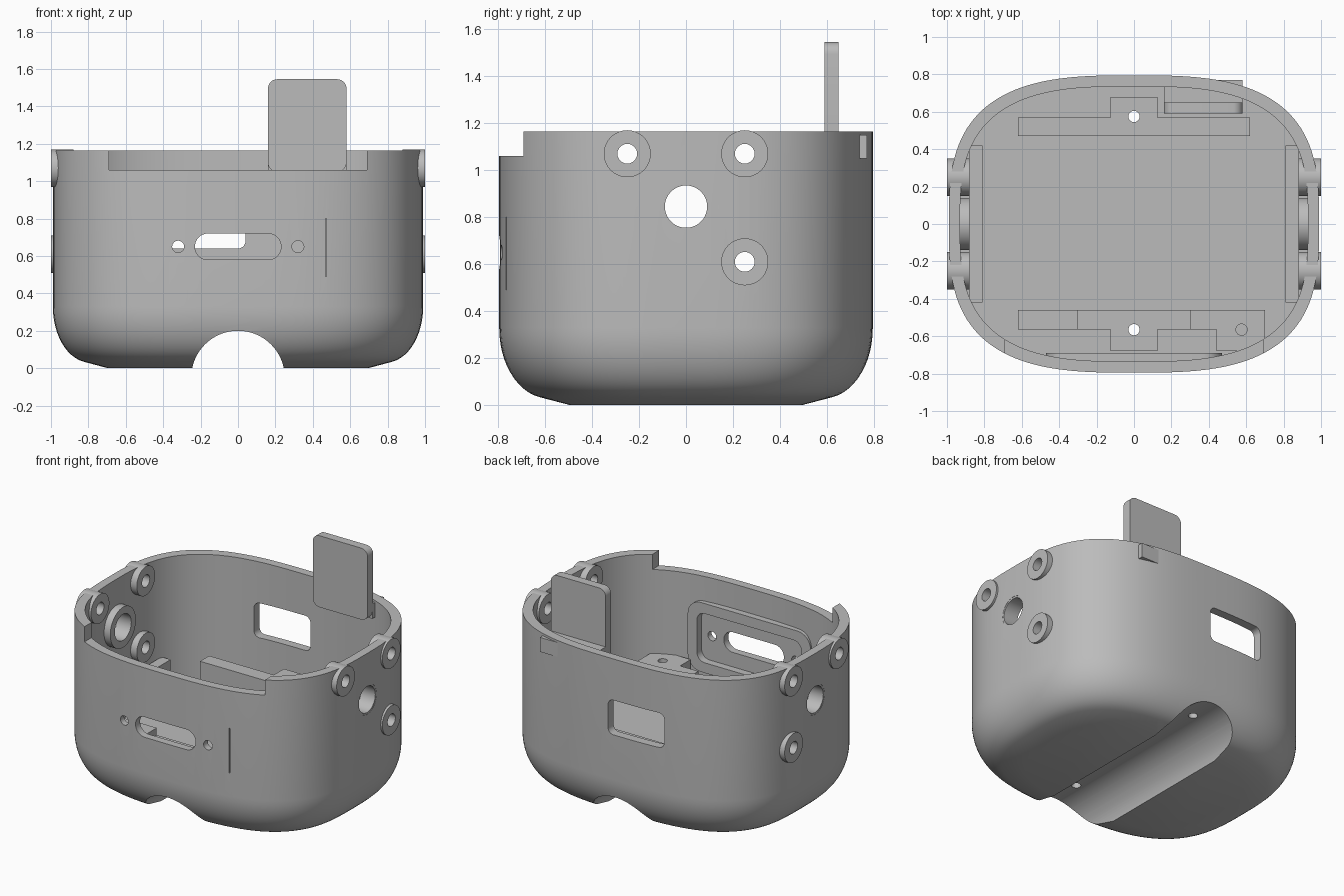
import bpy, bmesh, math

cube = bpy.data.objects.get("Cube")
if cube:
    bpy.data.objects.remove(cube, do_unlink=True)

grey = bpy.data.materials.new("plain_grey")
grey.use_nodes = True
grey.diffuse_color = (0.5, 0.5, 0.5, 1)
grey.node_tree.nodes["Principled BSDF"].inputs["Base Color"].default_value = (0.5, 0.5, 0.5, 1)


def place(axis, u, v, w):
    return {"x": (w, u, v), "y": (u, w, v), "z": (u, v, w)}[axis]


def loft(name, rings):
    """Closed solid through rings of matching points."""
    bm = bmesh.new()
    loops = [[bm.verts.new(p) for p in ring] for ring in rings]
    count = len(loops[0])
    for a, b in zip(loops, loops[1:]):
        for i in range(count):
            j = (i + 1) % count
            bm.faces.new((a[i], a[j], b[j], b[i]))
    bm.faces.new(loops[0][::-1])
    bm.faces.new(loops[-1])
    bmesh.ops.recalc_face_normals(bm, faces=bm.faces)
    mesh = bpy.data.meshes.new(name)
    bm.to_mesh(mesh)
    bm.free()
    mesh.materials.append(grey)
    obj = bpy.data.objects.new(name, mesh)
    bpy.context.collection.objects.link(obj)
    return obj


def prism(name, outline, axis, lo, hi):
    return loft(name, [[place(axis, u, v, w) for u, v in outline] for w in (lo, hi)])


def circle(u, v, r, n=40):
    return [(u + r * math.cos(math.tau * i / n), v + r * math.sin(math.tau * i / n)) for i in range(n)]


def rounded(u0, u1, v0, v1, r, seg=8):
    pts = []
    corners = ((u1 - r, v1 - r), (u0 + r, v1 - r), (u0 + r, v0 + r), (u1 - r, v0 + r))
    for k, (u, v) in enumerate(corners):
        for i in range(seg + 1):
            a = math.pi / 2 * (k + i / seg)
            pts.append((u + r * math.cos(a), v + r * math.sin(a)))
    return pts


def box(u0, u1, v0, v1):
    return [(u0, v0), (u1, v0), (u1, v1), (u0, v1)]


def oval(inset, n=128):
    """Soft rectangular outline of the case, moved inwards."""
    pts = []
    for i in range(n):
        c, s = math.cos(math.tau * i / n), math.sin(math.tau * i / n)
        pts.append((math.copysign(abs(c) ** (2 / 3), c) * (0.99 - inset),
                    math.copysign(abs(s) ** (2 / 3), s) * (0.795 - inset)))
    return pts


def cut(obj, outline, axis, lo, hi):
    cutter = prism("cutter", outline, axis, lo, hi)
    cutter.hide_render = True
    mod = obj.modifiers.new("cut", "BOOLEAN")
    mod.operation = "DIFFERENCE"
    mod.solver = "EXACT"
    mod.object = cutter
    bpy.context.view_layer.objects.active = obj
    bpy.ops.object.modifier_apply(modifier=mod.name)
    bpy.data.objects.remove(cutter, do_unlink=True)


RIM, FLOOR = 1.165, 0.27
parts = []

# Case shell with rounded underside
rings = [[(x, y, 0) for x, y in oval(0.295)]]
for k in range(13):
    t = math.radians(80 * (1 - k / 12))
    rings.append([(x, y, 0.33 - 0.3 * math.sin(t)) for x, y in oval(0.2 * (1 - math.cos(t)))])
rings.append([(x, y, RIM) for x, y in oval(0)])
shell = loft("case_shell", rings)
parts.append(shell)
cut(shell, oval(0.06), "z", FLOOR, 1.5)
cut(shell, circle(0, -0.05, 0.25, 96), "y", -1, 1)               # underside channel
cut(shell, box(-0.69, 0.69, 1.06, 1.4), "y", -1, -0.5)           # lowered front rim
cut(shell, rounded(-0.38, 0.04, 0.64, 0.88, 0.04), "y", 0.5, 1)  # rear window
cut(shell, box(0.467, 0.473, 0.49, 0.80), "y", -0.8, -0.755)     # front slit

# Raised frame behind the front slot
frame = prism("slot_frame", rounded(-0.47, 0.47, 0.41, 0.89, 0.1), "y", -0.75, -0.69)
parts.append(frame)
for obj in (shell, frame):
    cut(obj, rounded(-0.40, 0.40, 0.48, 0.82, 0.06), "y", -0.742, -0.6)
    cut(obj, rounded(-0.23, 0.23, 0.58, 0.72, 0.069), "y", -1, -0.6)
    for x in (-0.32, 0.32):
        cut(obj, circle(x, 0.65, 0.032, 24), "y", -1, -0.6)

# Side bosses, port rings and floor strips
side_holes = [("upper_front_boss", -0.25, 1.07, 0.1, 0.042, 1.0),
              ("upper_rear_boss", 0.25, 1.07, 0.1, 0.042, 1.0),
              ("lower_rear_boss", 0.25, 0.61, 0.1, 0.042, 1.0),
              ("port_ring", 0, 0.845, 0.14, 0.09, 0.988)]
for name, y, z, radius, hole, outer in side_holes:
    cut(shell, circle(y, z, hole + 0.012), "x", -1.2, 1.2)
for side, s in (("left", 1), ("right", -1)):
    for name, y, z, radius, hole, outer in side_holes:
        ring = prism(side + "_" + name, circle(y, z, radius, 48), "x", *sorted((s * 0.88, s * outer)))
        cut(ring, circle(y, z, hole), "x", -1.2, 1.2)
        parts.append(ring)
    parts.append(prism(side + "_floor_strip", box(-0.42, 0.42, FLOOR - 0.02, 0.48), "x",
                       *sorted((s * 0.81, s * 0.88))))

# Mounting rails on the floor
LOW = FLOOR - 0.02
rear_rail = prism("rear_rail", [(-0.62, 0.47), (0.62, 0.47), (0.62, 0.57), (0.125, 0.57),
                                (0.125, 0.68), (-0.125, 0.68), (-0.125, 0.57), (-0.62, 0.57)],
                  "z", LOW, 0.5)
front_middle = prism("front_rail_middle", [(-0.3, -0.46), (-0.3, -0.565), (-0.125, -0.565),
                                           (-0.125, -0.68), (0.125, -0.68), (0.125, -0.565),
                                           (0.3, -0.565), (0.3, -0.46)], "z", LOW, 0.43)
front_right = prism("front_rail_right", box(-0.62, -0.3, -0.565, -0.46), "z", LOW, 0.48)
front_left = prism("front_rail_left", [(0.3, -0.46), (0.3, -0.565), (0.44, -0.565), (0.44, -0.68),
                                       (0.62, -0.68), (0.7, -0.62), (0.7, -0.46)], "z", LOW, 0.48)
parts += [rear_rail, front_middle, front_right, front_left]
for obj, x, y in ((rear_rail, 0, 0.575), (front_middle, 0, -0.565),
                  (shell, 0, 0.575), (shell, 0, -0.565)):
    cut(obj, circle(x, y, 0.03, 24), "z", 0.1, 0.7)
cut(front_left, circle(0.575, -0.565, 0.03, 24), "z", 0.32, 0.7)

# Upright tab and the block joining it to the rear wall
parts.append(prism("upright_tab", rounded(0.16, 0.58, 1.05, 1.545, 0.05), "y", 0.59, 0.65))
parts.append(prism("tab_block", box(0.16, 0.58, 1.05, 1.15), "y", 0.64, 0.77))

# Smooth curved walls, keep edges sharp
bpy.ops.object.select_all(action="DESELECT")
for obj in parts:
    obj.select_set(True)
bpy.context.view_layer.objects.active = shell
bpy.ops.object.shade_smooth_by_angle(angle=math.radians(30))
